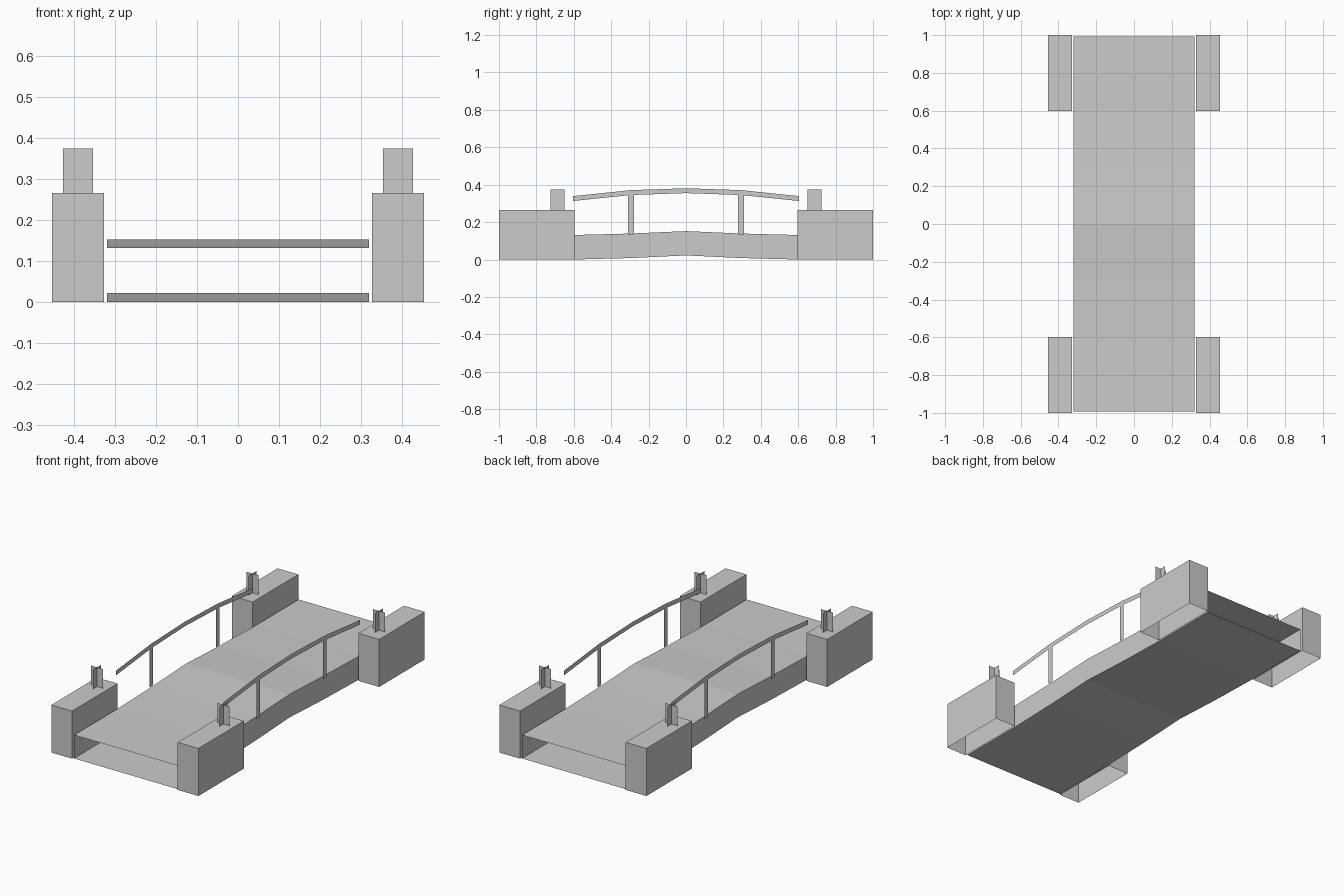
import bpy

if "Cube" in bpy.data.objects:
    bpy.data.objects.remove(bpy.data.objects["Cube"])


def make(name, verts, faces):
    mesh = bpy.data.meshes.new(name)
    mesh.from_pydata(verts, [], faces)
    obj = bpy.data.objects.new(name, mesh)
    bpy.context.collection.objects.link(obj)
    return obj


def label(s):
    return "right" if s > 0 else "left"


# Deck: open-ended hollow tube following a shallow arch (y, bottom z, top z)
half = [(0.294, 0.008, 0.139), (0.60, 0.0, 0.131), (0.992, 0.0, 0.131)]
arch = [(-y, b, t) for y, b, t in reversed(half)] + [(0, 0.022, 0.152)] + half
HW = 0.32
verts, faces = [], []
for y, b, t in arch:
    verts += [(-HW, y, b), (HW, y, b), (HW, y, t), (-HW, y, t)]
for i in range(len(arch) - 1):
    for k in range(4):
        n = (k + 1) % 4
        faces.append((4*i + k, 4*i + 4 + k, 4*i + 4 + n, 4*i + n)[::-1])
make("deck", verts, faces)

# Piers (open underneath) with a crossed-plane post on each
for sx in (-1, 1):
    for sy in (-1, 1):
        tag = label(sx) + ("_back" if sy > 0 else "_front")
        x0, x1 = sorted((sx*0.327, sx*0.455))
        y0, y1 = sorted((sy*0.597, sy*1.0))
        ring = [(x0, y0), (x1, y0), (x1, y1), (x0, y1)]
        make("pier_" + tag,
             [(x, y, z) for z in (0, 0.266) for x, y in ring],
             [(4, 5, 6, 7)] + [(k, (k+1) % 4, (k+1) % 4 + 4, k + 4) for k in range(4)])
        cx, cy, w, z0, z1 = sx*0.391, sy*0.687, 0.037, 0.266, 0.374
        make("post_" + tag,
             [(cx-w, cy, z0), (cx+w, cy, z0), (cx+w, cy, z1), (cx-w, cy, z1),
              (cx, cy-w, z0), (cx, cy+w, z0), (cx, cy+w, z1), (cx, cy-w, z1)],
             [(0, 1, 2, 3), (4, 5, 6, 7)])

# Handrails and balusters: flat strips along each side
rail = [(-0.605, 0.326), (-0.294, 0.358), (0, 0.368), (0.294, 0.358), (0.605, 0.326)]
for sx in (-1, 1):
    x = sx*0.332
    verts = [(x, y, z + d) for y, z in rail for d in (-0.013, 0.013)]
    make("handrail_" + label(sx), verts,
         [(2*i, 2*i + 2, 2*i + 3, 2*i + 1) for i in range(len(rail) - 1)])
    for sy in (-1, 1):
        c, w = sy*0.294, 0.016
        make("baluster_" + label(sx) + ("_back" if sy > 0 else "_front"),
             [(x, c-w, 0.133), (x, c+w, 0.133), (x, c+w, 0.346), (x, c-w, 0.346)],
             [(0, 1, 2, 3)])
